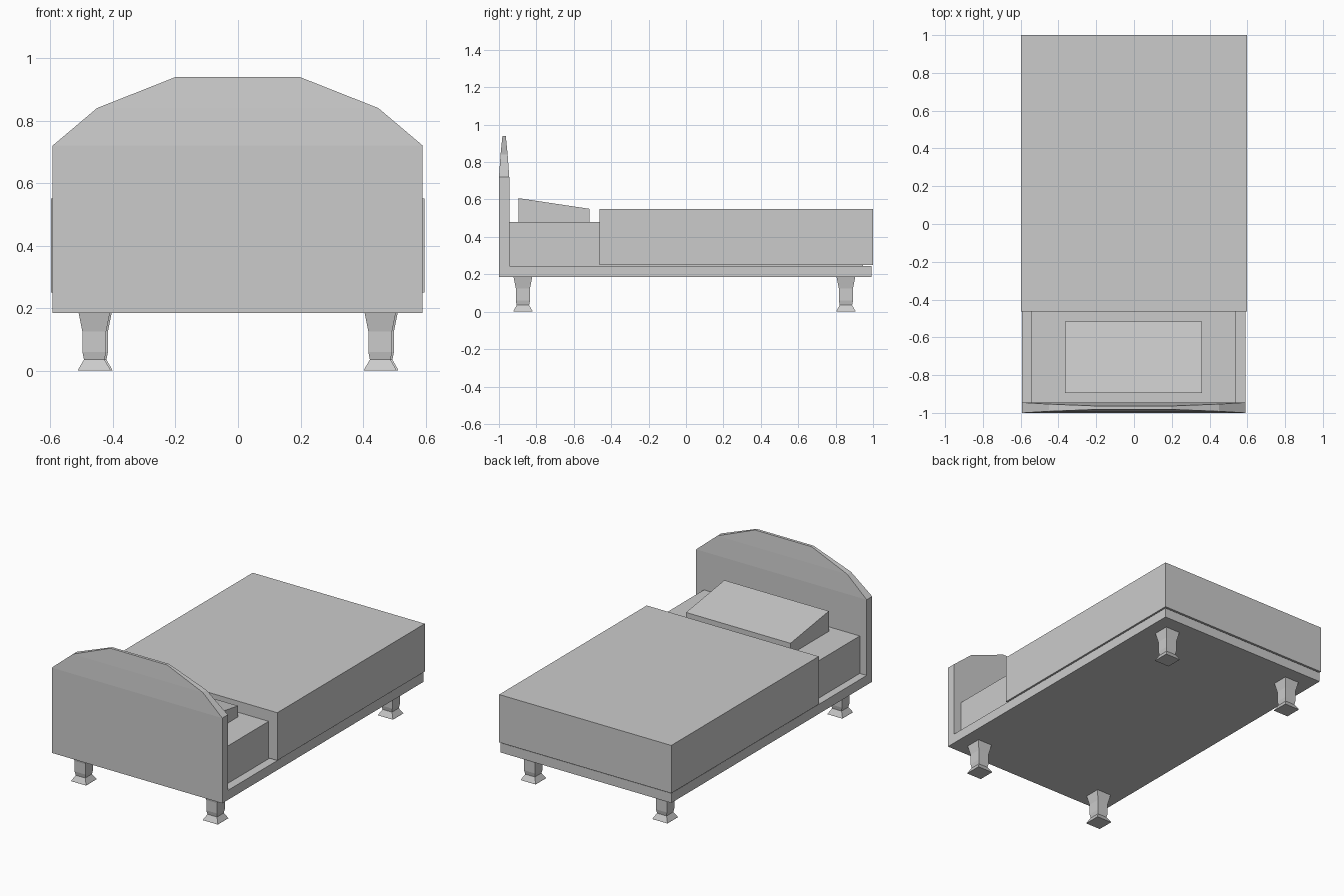
import bpy, bmesh
from mathutils import Vector

if "Cube" in bpy.data.objects:
    bpy.data.objects.remove(bpy.data.objects["Cube"], do_unlink=True)

grey = bpy.data.materials.new("plain grey")
grey.use_nodes = True
grey.diffuse_color = (0.6, 0.6, 0.6, 1)
grey.node_tree.nodes["Principled BSDF"].inputs["Base Color"].default_value = grey.diffuse_color


def finish(name, bm):
    bmesh.ops.recalc_face_normals(bm, faces=bm.faces)
    mesh = bpy.data.meshes.new(name)
    bm.to_mesh(mesh)
    bm.free()
    mesh.materials.append(grey)
    obj = bpy.data.objects.new(name, mesh)
    bpy.context.collection.objects.link(obj)
    return obj


def loft(name, rings):
    """Bridge matching closed rings and cap both ends."""
    bm = bmesh.new()
    loops = [[bm.verts.new(p) for p in ring] for ring in rings]
    n = len(loops[0])
    for a, b in zip(loops, loops[1:]):
        for i in range(n):
            j = (i + 1) % n
            bm.faces.new((a[i], a[j], b[j], b[i]))
    bm.faces.new(loops[0])
    bm.faces.new(loops[-1])
    return finish(name, bm)


def rect(x0, x1, y0, y1, z):
    return [(x0, y0, z), (x1, y0, z), (x1, y1, z), (x0, y1, z)]


def box(name, x0, x1, y0, y1, z0, z1):
    return loft(name, [rect(x0, x1, y0, y1, z0), rect(x0, x1, y0, y1, z1)])


# Bed base, mattress and blanket
box("bed_base", -0.593, 0.591, -1, 0.993, 0.185, 0.245)
box("mattress", -0.545, 0.537, -0.945, 0.945, 0.245, 0.48)
box("blanket", -0.598, 0.597, -0.463, 1, 0.25, 0.55)

# Wedge pillow, higher against the headboard
pillow = box("pillow", -0.365, 0.36, -0.895, -0.515, 0.48, 0.55)
for v in pillow.data.vertices:
    if v.co.z > 0.5 and v.co.y < -0.8:
        v.co.z = 0.607

# Headboard: stacked outlines that narrow and thin toward the top
sections = [(0.592, 0.0275, 0.245), (0.592, 0.0275, 0.72),
            (0.45, 0.019, 0.84), (0.197, 0.009, 0.94)]
loft("headboard", [rect(-w - 0.001, w - 0.001, -0.9725 - t, -0.9725 + t, z)
                   for w, t, z in sections])

# Four square turned-style legs
leg_profile = [(0.052, 0), (0.051, 0.004), (0.033, 0.035), (0.038, 0.06),
               (0.038, 0.125), (0.05, 0.185)]
for end, y, shift in (("front", -0.872, 0), ("back", 0.855, 0.006)):
    for side, x in (("left", 0.455), ("right", -0.46)):
        cx = x + shift
        loft(f"{end}_{side}_leg",
             [rect(cx - r, cx + r, y - r, y + r, z) for r, z in leg_profile])
